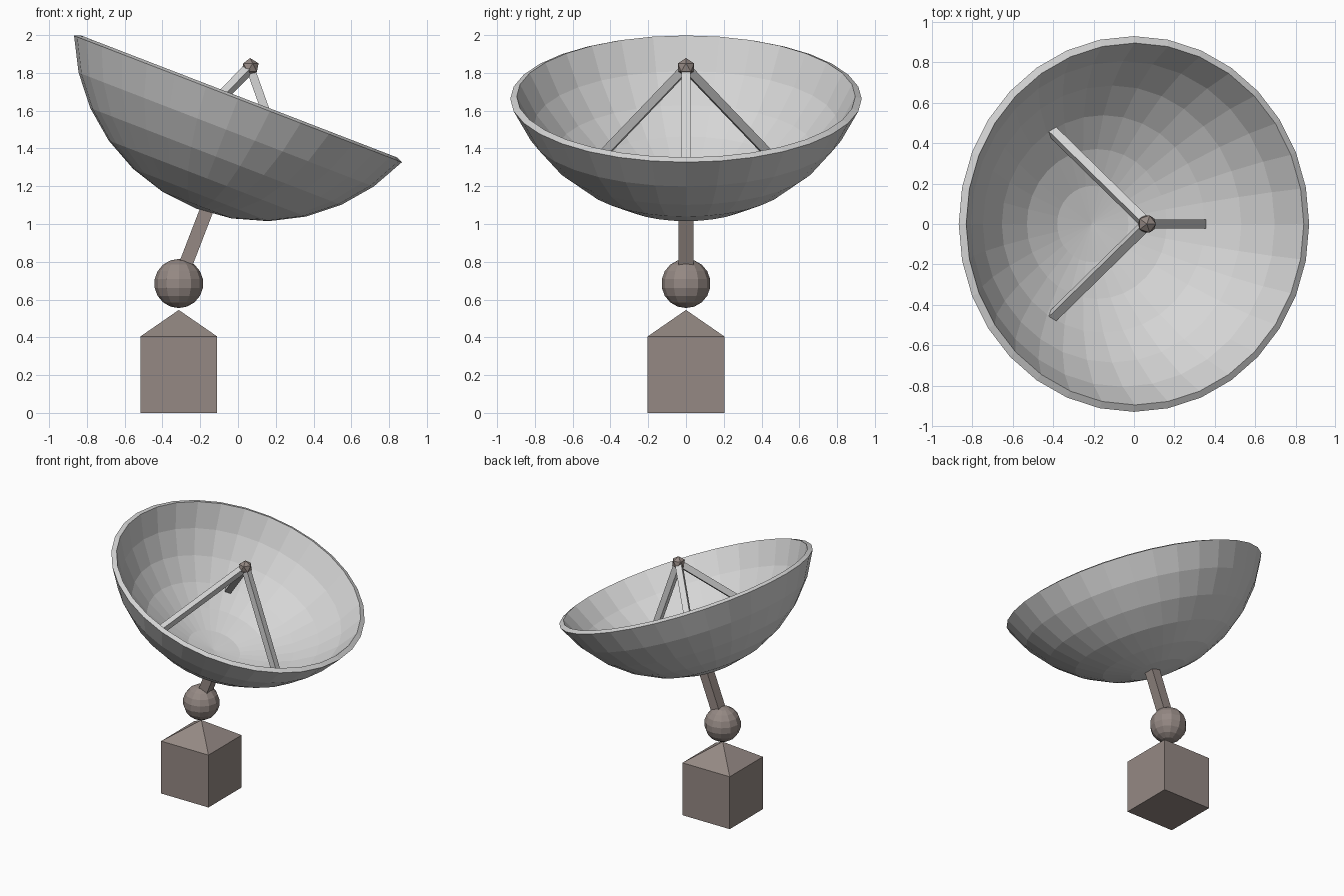
import bpy, bmesh
from math import radians, sin, cos, pi
from mathutils import Matrix, Vector

cube = bpy.data.objects.get("Cube")
if cube:
    bpy.data.objects.remove(cube, do_unlink=True)


def material(name, rgb):
    mat = bpy.data.materials.new(name)
    mat.use_nodes = True
    color = (*rgb, 1)
    mat.diffuse_color = color
    mat.node_tree.nodes["Principled BSDF"].inputs["Base Color"].default_value = color
    return mat


LIGHT = material("light grey metal", (0.67, 0.67, 0.67))
BROWN = material("warm grey metal", (0.30, 0.25, 0.23))


def finish(name, bm, mat):
    bmesh.ops.recalc_face_normals(bm, faces=bm.faces)
    mesh = bpy.data.meshes.new(name)
    bm.to_mesh(mesh)
    bm.free()
    mesh.materials.append(mat)
    obj = bpy.data.objects.new(name, mesh)
    bpy.context.collection.objects.link(obj)
    return obj


def bar(name, start, end, width, depth, mat):
    """Box beam between two points; width runs across its leaning plane."""
    axis = (end - start).normalized()
    side = Vector((0, 0, 1)).cross(axis).normalized()
    up = axis.cross(side)
    rot = Matrix((side, up, axis)).transposed().to_4x4()
    size = Matrix.Diagonal((width, depth, (end - start).length, 1))
    bm = bmesh.new()
    bmesh.ops.create_cube(bm, size=1, matrix=Matrix.Translation((start + end) / 2) @ rot @ size)
    return finish(name, bm, mat)


BASE_X = -0.3135
# Dish space: origin at the rim centre, z along the dish axis
DISH = Matrix.Translation((0, 0, 1.6625)) @ Matrix.Rotation(radians(21.1), 4, 'Y')

# Base block with pyramid cap
bm = bmesh.new()
bmesh.ops.create_cube(bm, size=0.405, matrix=Matrix.Translation((BASE_X, 0, 0.2025)))
top = max(bm.faces, key=lambda f: f.calc_center_median().z)
poke = bmesh.ops.poke(bm, faces=[top])
poke["verts"][0].co.z = 0.545
finish("base_block", bm, BROWN)

# Ball joint
bm = bmesh.new()
bmesh.ops.create_uvsphere(bm, u_segments=12, v_segments=9, radius=0.13,
                          matrix=Matrix.Translation((BASE_X, 0, 0.685)))
finish("ball_joint", bm, BROWN)

# Support post, parallel to the dish axis
bar("support_post", DISH @ Vector((0.057, 0, -1.0)), DISH @ Vector((0.057, 0, -0.6)),
    0.078, 0.072, BROWN)

# Dish shell: closed profile of two spherical arcs, spun around the axis
SEGMENTS, BANDS, STEP, CENTRE = 32, 6, pi / 16, 0.385


def arc(radius):
    return [Vector((radius * sin(i * STEP), 0, CENTRE - radius * cos(i * STEP)))
            for i in range(BANDS + 1)]


bm = bmesh.new()
profile = [bm.verts.new(p) for p in arc(1.007) + arc(0.97)[::-1]]
edges = [bm.edges.new(pair) for pair in zip(profile, profile[1:])]
bmesh.ops.spin(bm, geom=profile + edges, axis=(0, 0, 1), cent=(0, 0, 0),
               angle=2 * pi, steps=SEGMENTS)
bmesh.ops.remove_doubles(bm, verts=bm.verts, dist=0.0005)
bm.transform(DISH)
finish("dish", bm, LIGHT)

# Feed and its three struts
FEED = Vector((0, 0, 0.178))
bm = bmesh.new()
bmesh.ops.create_icosphere(bm, subdivisions=1, radius=0.05,
                           matrix=Matrix.Translation(DISH @ FEED))
finish("feed", bm, BROWN)
for i in range(3):
    a = i * 2 * pi / 3
    foot = FEED + Vector((0.525 * cos(a), 0.525 * sin(a), -0.61))
    strut = bar(f"feed_strut_{i + 1}", FEED, foot, 0.045, 0.045, LIGHT)
    strut.data.transform(DISH)
